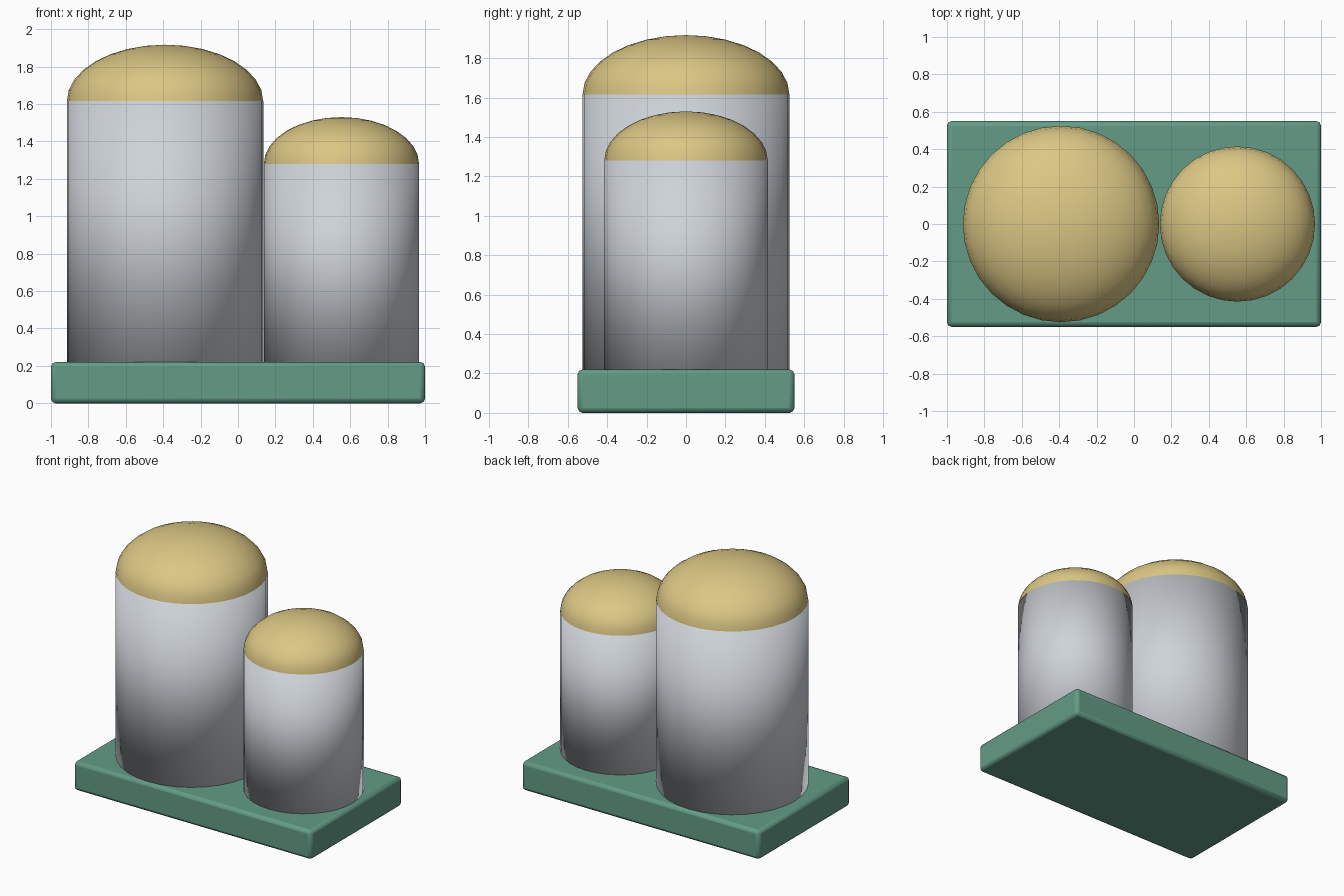
import bpy
import bmesh

if "Cube" in bpy.data.objects:
    bpy.data.objects.remove(bpy.data.objects["Cube"], do_unlink=True)


def make_material(name, rgb):
    mat = bpy.data.materials.new(name)
    mat.use_nodes = True
    mat.diffuse_color = (*rgb, 1)
    mat.node_tree.nodes["Principled BSDF"].inputs["Base Color"].default_value = (*rgb, 1)
    return mat


green = make_material("green", (0.125, 0.33, 0.24))
grey = make_material("light grey", (0.62, 0.655, 0.69))
yellow = make_material("sand yellow", (0.71, 0.57, 0.23))


def finish(name, mat):
    obj = bpy.context.object
    obj.name = obj.data.name = name
    obj.data.materials.append(mat)
    bpy.ops.object.shade_smooth()
    return obj


def add_silo(name, x, radius, bottom, rim, top):
    # Capped body, smooth all over
    bpy.ops.mesh.primitive_cylinder_add(vertices=32, radius=radius, depth=rim - bottom,
                                        location=(x, 0, (rim + bottom) / 2))
    finish(name + "_body", grey)

    # Flattened half-sphere cap
    bpy.ops.mesh.primitive_uv_sphere_add(segments=32, ring_count=16, radius=1,
                                         location=(x, 0, rim))
    dome = finish(name + "_dome", yellow)
    bm = bmesh.new()
    bm.from_mesh(dome.data)
    bmesh.ops.delete(bm, geom=[v for v in bm.verts if v.co.z < -0.01], context="VERTS")
    bmesh.ops.scale(bm, vec=(radius, radius, top - rim), verts=bm.verts)
    bm.to_mesh(dome.data)
    bm.free()


# Rounded base slab
bpy.ops.mesh.primitive_cube_add(size=1, location=(0, 0, 0.11))
base = bpy.context.object
base.scale = (2, 1.1, 0.22)
bpy.ops.object.transform_apply(location=False, rotation=False, scale=True)
bevel = base.modifiers.new("rounded_edges", "BEVEL")
bevel.width = 0.025
bevel.segments = 2
finish("base", green)
bpy.ops.object.shade_smooth_by_angle()

# Tall and short domed silos
add_silo("tall_silo", -0.39, 0.525, 0.215, 1.615, 1.917)
add_silo("short_silo", 0.553, 0.415, 0.215, 1.28, 1.53)
